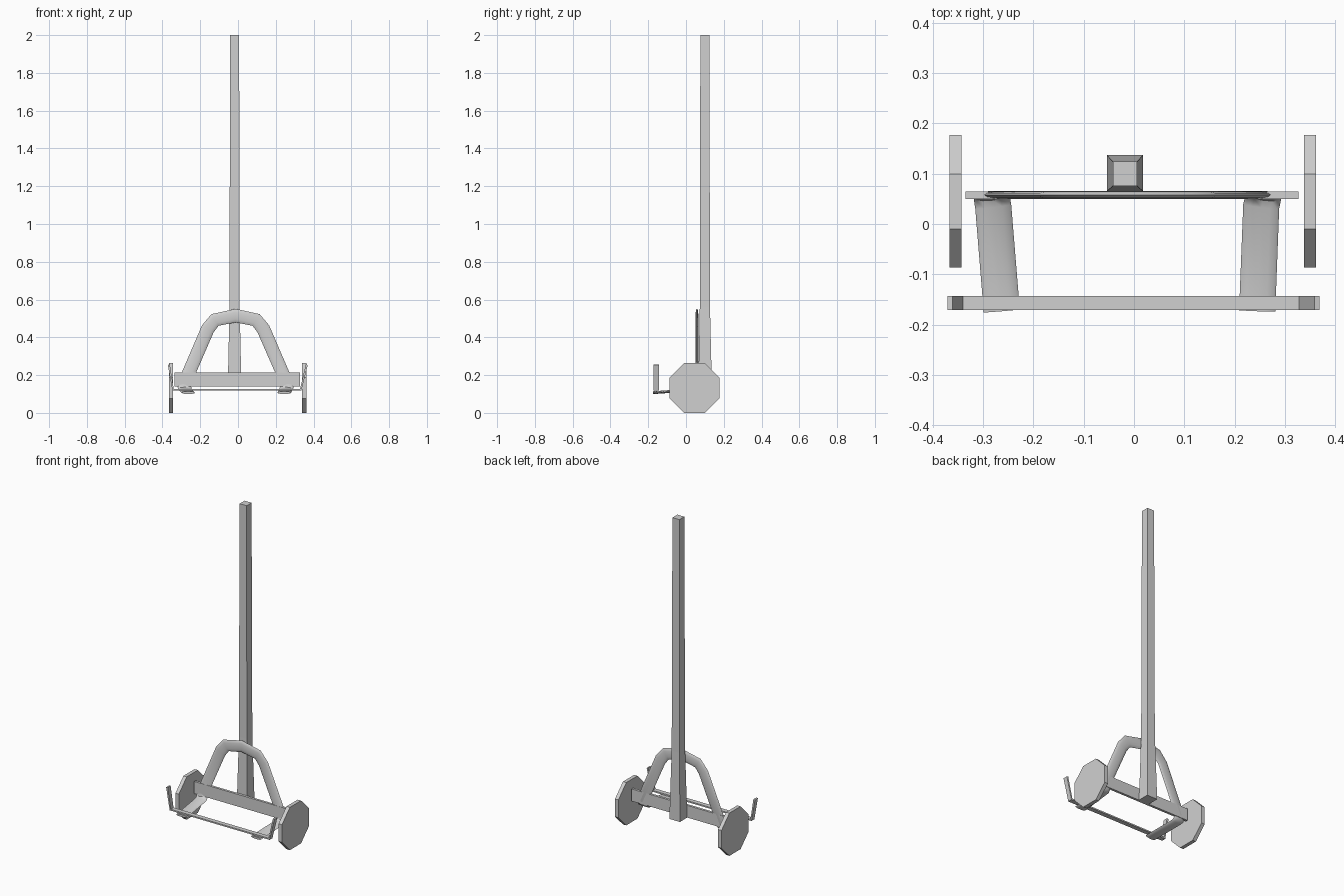
import bpy, bmesh, math
from mathutils import Vector, Matrix

if "Cube" in bpy.data.objects:
    bpy.data.objects.remove(bpy.data.objects["Cube"], do_unlink=True)

grey = bpy.data.materials.new("plain_grey")
grey.use_nodes = True
COLOUR = (0.63, 0.63, 0.63, 1)
grey.diffuse_color = COLOUR
grey.node_tree.nodes["Principled BSDF"].inputs["Base Color"].default_value = COLOUR


def finish(name, bm, smooth=False):
    bmesh.ops.recalc_face_normals(bm, faces=bm.faces)
    mesh = bpy.data.meshes.new(name)
    bm.to_mesh(mesh)
    bm.free()
    mesh.materials.append(grey)
    ob = bpy.data.objects.new(name, mesh)
    bpy.context.collection.objects.link(ob)
    if smooth:
        bpy.ops.object.select_all(action='DESELECT')
        ob.select_set(True)
        bpy.context.view_layer.objects.active = ob
        bpy.ops.object.shade_smooth_by_angle(angle=math.radians(50))
    return ob


def loft(name, rings, smooth=False):
    """Skin closed rings of points and cap both ends."""
    bm = bmesh.new()
    loops = [[bm.verts.new(p) for p in ring] for ring in rings]
    for a, b in zip(loops, loops[1:]):
        for i in range(len(a)):
            j = (i + 1) % len(a)
            bm.faces.new((a[i], a[j], b[j], b[i]))
    bm.faces.new(loops[0])
    bm.faces.new(loops[-1])
    return finish(name, bm, smooth)


def sweep(name, path, profile, smooth=False):
    """Sweep a profile along (point, facing) pairs."""
    pts = [Vector(p) for p, _ in path]
    rings = []
    for i, (p, facing) in enumerate(path):
        before = (pts[i] - pts[max(i - 1, 0)]).normalized()
        after = (pts[min(i + 1, len(pts) - 1)] - pts[i]).normalized()
        tangent = (before + after).normalized()
        across = tangent.cross(Vector(facing)).normalized()
        normal = across.cross(tangent)
        rings.append([pts[i] + across * u + normal * v for u, v in profile])
    return loft(name, rings, smooth)


def box(name, lo, hi):
    rings = [[(lo[0], lo[1], z), (hi[0], lo[1], z), (hi[0], hi[1], z), (lo[0], hi[1], z)]
             for z in (lo[2], hi[2])]
    return loft(name, rings)


# Tall post, flared towards its foot
def square(x, y, z, h):
    return [(x - h, y - h, z), (x + h, y - h, z), (x + h, y + h, z), (x - h, y + h, z)]

loft("post", [square(-0.018, 0.101, 0.14, 0.036),
              square(-0.018, 0.1, 0.56, 0.027),
              square(-0.018, 0.1, 2.0, 0.024)])

# Axle bar
box("axle_bar", (-0.335, 0.05, 0.14), (0.327, 0.065, 0.215))

# Octagonal wheels
for name, x in (("right_wheel", -0.355), ("left_wheel", 0.35)):
    bm = bmesh.new()
    bmesh.ops.create_cone(bm, cap_ends=True, segments=8, depth=0.023,
                          radius1=0.132 / math.cos(math.pi / 8),
                          radius2=0.132 / math.cos(math.pi / 8),
                          matrix=Matrix.Translation((x, 0.045, 0.132))
                          @ Matrix.Rotation(math.pi / 2, 4, 'Y')
                          @ Matrix.Rotation(math.pi / 8, 4, 'Z'))
    finish(name, bm)

# Flattened tube: foot, arch, foot
oval = [(0.036 * math.cos(k * math.pi / 6), 0.0075 * math.sin(k * math.pi / 6))
        for k in range(12)]
UP, FRONT, BEND = (0, 0, 1), (0, -1, 0), (0, -1, 1)
arch = [(-0.285, 0.155), (-0.16, 0.445), (-0.122, 0.492), (-0.013, 0.515),
        (0.096, 0.492), (0.134, 0.445), (0.26, 0.155)]
path = [((-0.263, -0.173, 0.107), UP), ((-0.28, 0.035, 0.122), UP),
        ((-0.283, 0.053, 0.132), BEND)]
path += [((x, 0.058, z), FRONT) for x, z in arch]
path += [((0.257, 0.053, 0.132), BEND), ((0.253, 0.035, 0.122), UP),
         ((0.245, -0.173, 0.107), UP)]
sweep("arch_frame", path, oval, smooth=True)

# Front cross strip with upturned ends
strip = [(-0.014, -0.0055), (0.014, -0.0055), (0.014, 0.0055), (-0.014, 0.0055)]
y = -0.157
sweep("front_strip", [((-0.366, y, 0.255), (1, 0, 0.2)),
                      ((-0.344, y, 0.122), (1, 0, 1)),
                      ((0.332, y, 0.122), (-1, 0, 1)),
                      ((0.364, y, 0.255), (-1, 0, 0.2))], strip)
